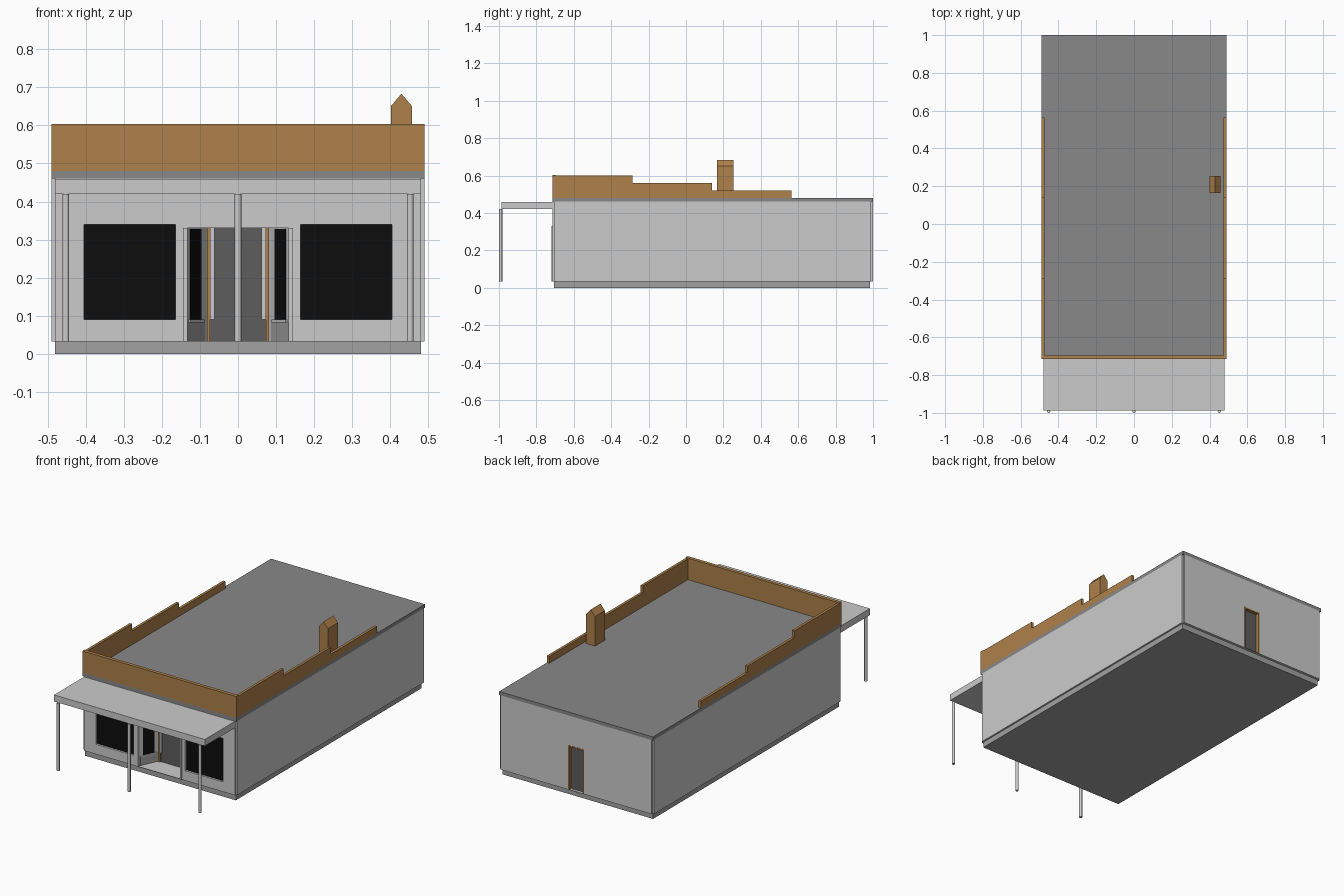
import bpy, bmesh, math
from mathutils import Matrix, Vector

if "Cube" in bpy.data.objects:
    bpy.data.objects.remove(bpy.data.objects["Cube"])


def material(name, r, g, b):
    m = bpy.data.materials.new(name)
    m.diffuse_color = (r, g, b, 1)
    m.use_nodes = True
    m.node_tree.nodes["Principled BSDF"].inputs["Base Color"].default_value = m.diffuse_color
    return m


WOOD = material("tan_wood", 0.42, 0.22, 0.07)
BLACK = material("black_glass", 0.004, 0.004, 0.004)
DARK = material("dark_grey", 0.11, 0.11, 0.11)
MID = material("mid_grey", 0.25, 0.25, 0.25)
STONE = material("stone_grey", 0.36, 0.36, 0.36)


def finish(name, bm, mat=None):
    bmesh.ops.recalc_face_normals(bm, faces=bm.faces)
    me = bpy.data.meshes.new(name)
    bm.to_mesh(me)
    bm.free()
    ob = bpy.data.objects.new(name, me)
    bpy.context.collection.objects.link(ob)
    if mat:
        me.materials.append(mat)
    return ob


def prism(name, profile, lo, hi, axis="z", mat=None):
    """Extrude a 2D profile from lo to hi along an axis."""
    place = {"x": lambda a, b, d: (d, a, b),
             "y": lambda a, b, d: (a, d, b),
             "z": lambda a, b, d: (a, b, d)}[axis]
    bm = bmesh.new()
    face = bm.faces.new([bm.verts.new(place(a, b, lo)) for a, b in profile])
    ext = bmesh.ops.extrude_face_region(bm, geom=[face])
    verts = [v for v in ext["geom"] if isinstance(v, bmesh.types.BMVert)]
    bmesh.ops.translate(bm, verts=verts, vec=Vector(place(0, 0, hi - lo)))
    return finish(name, bm, mat)


def box(name, x0, x1, y0, y1, z0, z1, mat=None):
    return prism(name, [(x0, y0), (x1, y0), (x1, y1), (x0, y1)], z0, z1, "z", mat)


def cut(target, cutter):
    mod = target.modifiers.new("cut", "BOOLEAN")
    mod.operation = "DIFFERENCE"
    mod.solver = "EXACT"
    mod.object = cutter
    bpy.context.view_layer.objects.active = target
    bpy.ops.object.modifier_apply(modifier=mod.name)
    bpy.data.objects.remove(cutter)


# Plinth, walls with notched corners, roof slab
box("plinth", -0.48, 0.48, -0.705, 0.985, 0, 0.033, STONE)
walls = prism("walls", [(-0.48, -0.715), (0.48, -0.715), (0.48, -0.705), (0.49, -0.705),
                        (0.49, 0.99), (0.48, 0.99), (0.48, 1.0), (-0.48, 1.0),
                        (-0.48, 0.99), (-0.49, 0.99), (-0.49, -0.705), (-0.48, -0.705)],
              0.033, 0.46)
box("roof", -0.49, 0.49, -0.715, 1.0, 0.46, 0.48, MID)

# Splayed entrance recess
FRONT, BACK = Vector((0.133, -0.70)), Vector((0.082, -0.59))
cut(walls, prism("recess_cutter", [(-0.133, -0.75), (0.133, -0.75), tuple(FRONT), tuple(BACK),
                                   (-BACK.x, BACK.y), (-FRONT.x, FRONT.y)], 0.034, 0.33))

# Shop windows
for side, x0, x1 in (("left", -0.404, -0.164), ("right", 0.164, 0.404)):
    cut(walls, box("window_cutter", x0, x1, -0.75, -0.70, 0.09, 0.34))
    box(side + "_shop_window", x0, x1, -0.704, -0.699, 0.09, 0.34, BLACK)

# Rear door
cut(walls, box("rear_cutter", -0.052, 0.052, 0.98, 1.05, 0.034, 0.29))
box("rear_door", -0.052, 0.052, 0.978, 0.983, 0.034, 0.29, DARK)
for x in (-0.052, 0.044):
    box("rear_door_jamb", x, x + 0.008, 0.98, 1.001, 0.034, 0.29, WOOD)
box("rear_door_head", -0.052, 0.052, 0.98, 1.001, 0.282, 0.29, WOOD)

# Front double door
box("front_door", -0.08, 0.08, -0.598, -0.588, 0.034, 0.33, DARK)


def splay(s, t, off):
    """Point along one splayed wall, shifted off into the recess."""
    d = BACK - FRONT
    n = Vector((-d.y, d.x)).normalized()
    p = FRONT + d * t + n * off
    return (s * p.x, p.y)


def splay_slab(name, s, t0, t1, depth, z0, z1, mat=None):
    prism(name, [splay(s, t0, -0.002), splay(s, t1, -0.002),
                 splay(s, t1, depth), splay(s, t0, depth)], z0, z1, "z", mat)


# Entrance details, mirrored about x = 0
for s, side in ((-1, "left"), (1, "right")):
    splay_slab(side + "_stall_panel", s, 0.0, 0.9, 0.001, 0.034, 0.085, STONE)
    splay_slab(side + "_side_window", s, 0.14, 0.72, 0.001, 0.09, 0.328, BLACK)
    splay_slab(side + "_side_sill", s, 0.08, 0.8, 0.004, 0.083, 0.09)
    a, b = sorted((s * 0.133, s * 0.145))
    box(side + "_entry_jamb", a, b, -0.719, -0.70, 0.033, 0.33)
    a, b = sorted((s * 0.073, s * 0.082))
    box(side + "_door_jamb", a, b, -0.606, -0.59, 0.034, 0.33, WOOD)
    a, b = sorted((s * 0.062, s * 0.073))
    box(side + "_door_stile", a, b, -0.612, -0.59, 0.09, 0.33)

# Canopy and posts
box("canopy", -0.48, 0.48, -0.987, -0.712, 0.42, 0.458)
for x in (-0.452, 0, 0.452):
    bm = bmesh.new()
    bmesh.ops.create_cone(bm, cap_ends=True, segments=12, radius1=0.009, radius2=0.009,
                          depth=0.387, matrix=Matrix.Translation((x, -0.991, 0.2265)))
    post = finish("canopy_post", bm)
    for p in post.data.polygons:
        p.use_smooth = len(p.vertices) == 4

# Stepped parapet
box("front_parapet", -0.49, 0.49, -0.715, -0.695, 0.48, 0.604, WOOD)
steps = [(-0.695, 0.48), (0.565, 0.48), (0.565, 0.52), (0.14, 0.52),
         (0.14, 0.56), (-0.285, 0.56), (-0.285, 0.60), (-0.695, 0.60)]
prism("left_parapet", steps, -0.49, -0.475, "x", WOOD)
prism("right_parapet", steps, 0.475, 0.49, "x", WOOD)

# Gabled chimney
prism("chimney", [(0.401, 0.48), (0.457, 0.48), (0.457, 0.65), (0.429, 0.683), (0.401, 0.65)],
      0.165, 0.255, "y", WOOD)
